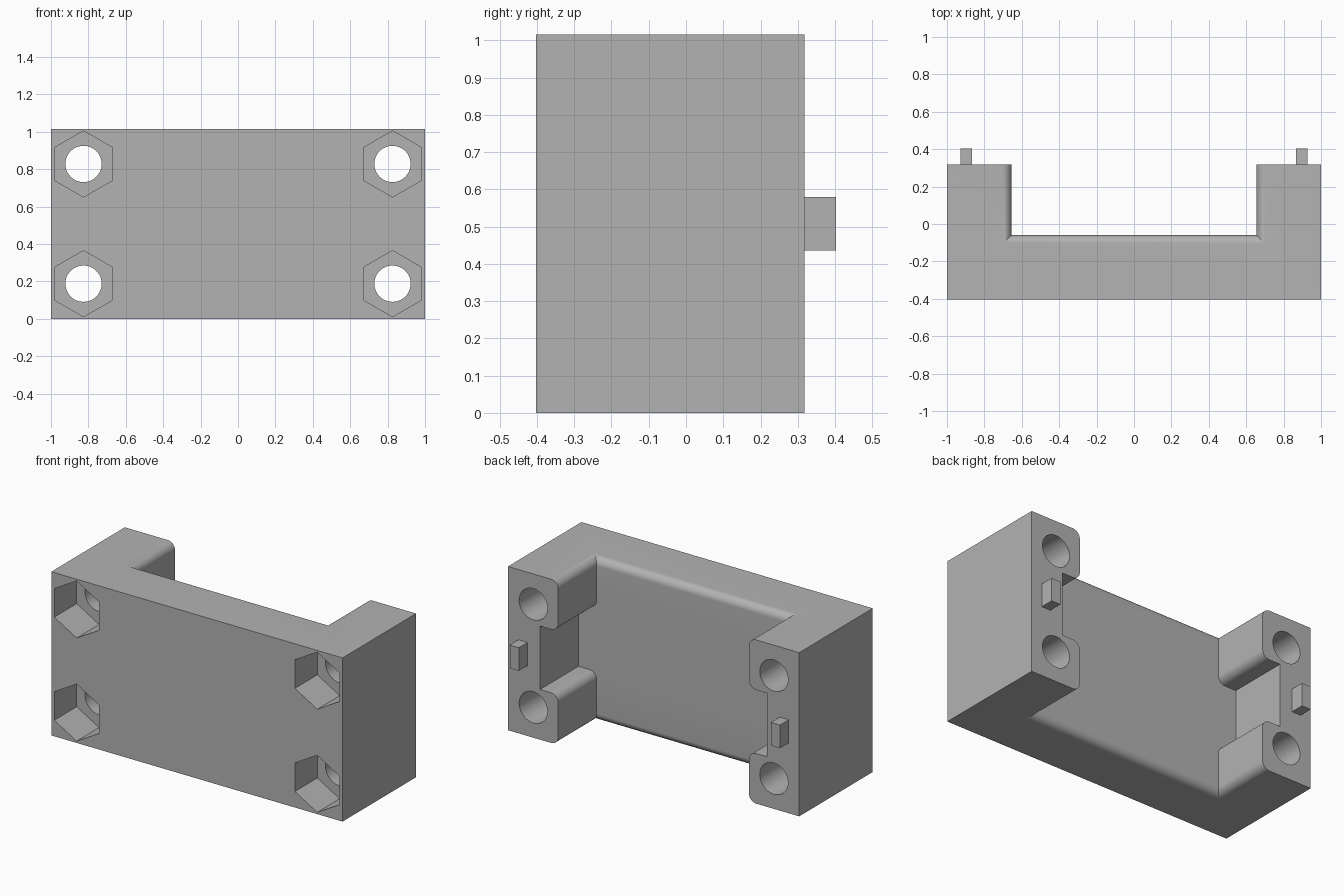
import bpy
import bmesh
from math import sqrt, sin, pi
from mathutils import Matrix

if "Cube" in bpy.data.objects:
    bpy.data.objects.remove(bpy.data.objects["Cube"], do_unlink=True)

HEIGHT, FRONT, BACK = 1.016, -0.403, 0.318
MID = HEIGHT / 2
LEG_X, FLOOR_Y, NOTCH_X, NOTCH_HALF = 0.655, -0.06, 0.78, 0.197
ROUND = 0.05

grey = bpy.data.materials.new("mid_grey")
grey.use_nodes = True
colour = (0.45, 0.45, 0.45, 1)
grey.diffuse_color = colour
grey.node_tree.nodes["Principled BSDF"].inputs["Base Color"].default_value = colour


def finish(name, bm):
    bmesh.ops.recalc_face_normals(bm, faces=bm.faces)
    mesh = bpy.data.meshes.new(name)
    bm.to_mesh(mesh)
    bm.free()
    mesh.materials.append(grey)
    obj = bpy.data.objects.new(name, mesh)
    bpy.context.collection.objects.link(obj)
    return obj


def box(name, x0, x1, y0, y1, z0, z1):
    bm = bmesh.new()
    bmesh.ops.create_cube(bm, size=1)
    bmesh.ops.scale(bm, vec=(x1 - x0, y1 - y0, z1 - z0), verts=bm.verts)
    bmesh.ops.translate(bm, vec=((x0 + x1) / 2, (y0 + y1) / 2, (z0 + z1) / 2), verts=bm.verts)
    return finish(name, bm)


def prism(name, sides, radius, x, z, y0, y1):
    # Upright polygon prism running along y, one corner pointing up
    bm = bmesh.new()
    bmesh.ops.create_cone(bm, cap_ends=True, segments=sides, radius1=radius,
                          radius2=radius, depth=y1 - y0)
    bmesh.ops.rotate(bm, matrix=Matrix.Rotation(pi / 2, 3, "X"), verts=bm.verts)
    bmesh.ops.translate(bm, vec=(x, (y0 + y1) / 2, z), verts=bm.verts)
    return finish(name, bm)


def cut(target, cutter):
    mod = target.modifiers.new("cut", "BOOLEAN")
    mod.operation = "DIFFERENCE"
    mod.solver = "EXACT"
    mod.object = cutter
    bpy.context.view_layer.objects.active = target
    bpy.ops.object.modifier_apply(modifier=mod.name)
    bpy.data.objects.remove(cutter, do_unlink=True)


def channel_cutter():
    # Stacked rectangles: each level is (offset from middle, half width, floor)
    steps = 10
    arc = []
    for i in range(steps + 1):
        dz = ROUND * sin(pi / 2 * i / steps)
        arc.append((dz, ROUND - sqrt(max(ROUND ** 2 - dz ** 2, 0))))
    upper = [(NOTCH_HALF, NOTCH_X, FLOOR_Y)]
    upper += [(NOTCH_HALF + ROUND - dz, LEG_X + o, FLOOR_Y) for dz, o in reversed(arc)]
    upper += [(MID - ROUND + dz, LEG_X + o, FLOOR_Y - o) for dz, o in arc]
    upper.append((MID + 0.1, LEG_X + ROUND, FLOOR_Y - ROUND))
    levels = [(-d, x, y) for d, x, y in reversed(upper)] + upper
    bm = bmesh.new()
    rings = []
    for d, x, y in levels:
        corners = [(-x, y), (x, y), (x, BACK + 0.2), (-x, BACK + 0.2)]
        rings.append([bm.verts.new((cx, cy, MID + d)) for cx, cy in corners])
    for low, high in zip(rings, rings[1:]):
        for i in range(4):
            j = (i + 1) % 4
            bm.faces.new((low[i], low[j], high[j], high[i]))
    bm.faces.new(rings[0])
    bm.faces.new(rings[-1])
    bmesh.ops.remove_doubles(bm, verts=bm.verts, dist=0.00001)
    return finish("channel_cutter", bm)


# Bracket body with rounded channel and notched legs
body = box("bracket_body", -1, 1, FRONT, BACK, 0, HEIGHT)
cut(body, channel_cutter())

# Bolt holes with hexagonal nut pockets on the front
for side in (-1, 1):
    for dz in (-0.32, 0.32):
        x, z = side * 0.826, MID + dz
        cut(body, prism("bolt_cutter", 48, 0.097, x, z, FRONT - 0.1, BACK + 0.1))
        cut(body, prism("nut_cutter", 6, 0.177, x, z, FRONT - 0.1, FRONT + 0.22))

# Locating pegs on the back of the legs
for side, label in ((-1, "right"), (1, "left")):
    c = side * 0.897
    box(label + "_locating_peg", c - 0.031, c + 0.031, BACK - 0.01, 0.403,
        MID - 0.072, MID + 0.072)

# Smooth the rounds and holes, keep the edges crisp
bpy.ops.object.select_all(action="DESELECT")
body.select_set(True)
bpy.context.view_layer.objects.active = body
bpy.ops.object.shade_smooth_by_angle(angle=pi / 6)
